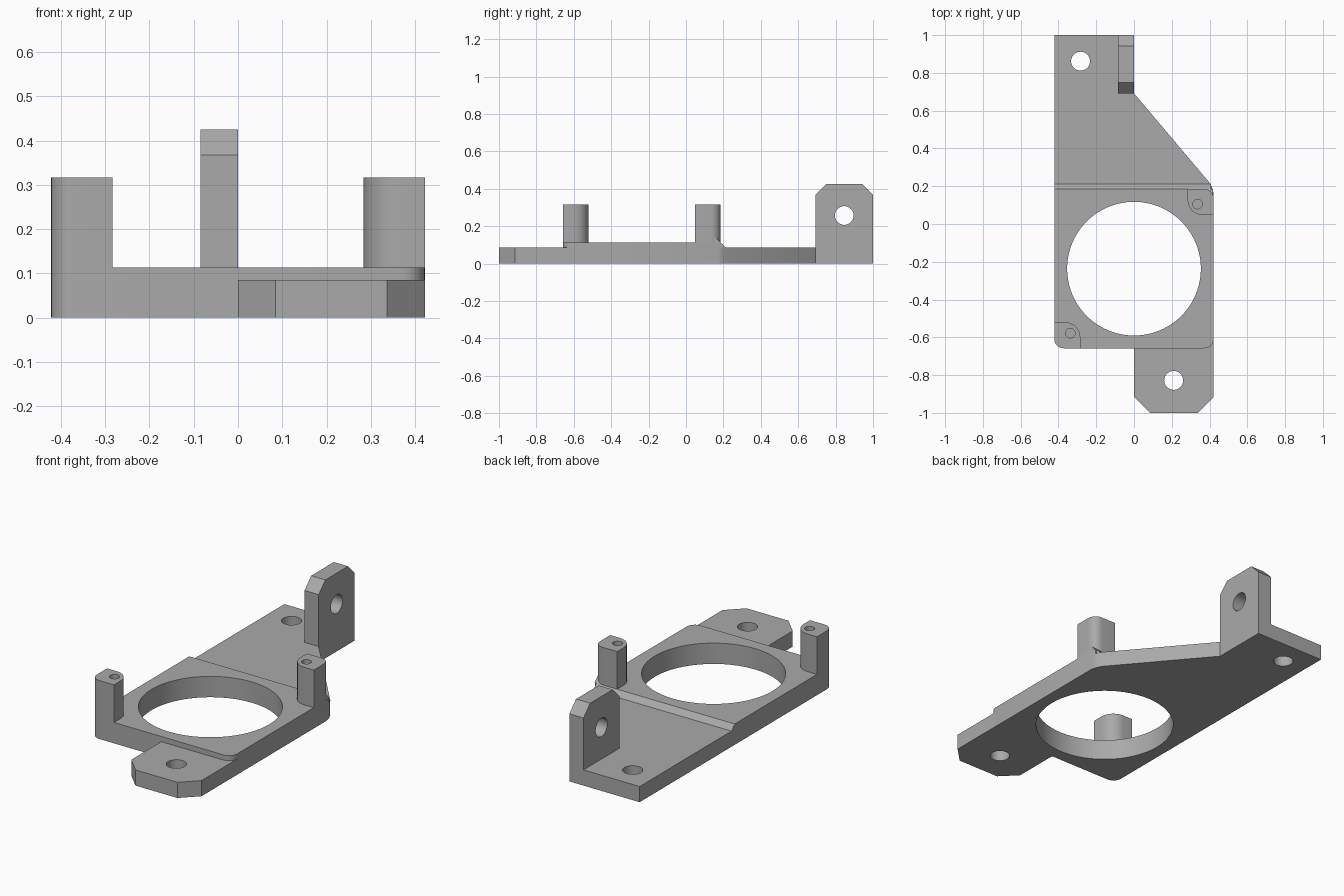
import bpy
import bmesh
import math
from mathutils import Matrix, Vector

cube = bpy.data.objects.get("Cube")
if cube:
    bpy.data.objects.remove(cube, do_unlink=True)

grey = bpy.data.materials.new("plain grey")
grey.use_nodes = True
COLOUR = (0.4, 0.4, 0.4, 1)
grey.diffuse_color = COLOUR
grey.node_tree.nodes["Principled BSDF"].inputs["Base Color"].default_value = COLOUR

HALF = 0.422                    # half width of the frame
FRONT, BACK = -0.658, 0.185     # frame extent in y
MID = (FRONT + BACK) / 2
TOP, LOW = 0.113, 0.085         # frame and plate thickness
POST = 0.138                    # post width
ACROSS = Matrix(((0, 0, 1), (1, 0, 0), (0, 1, 0))).to_4x4()  # profile in y,z; extrusion along x


def rounded(points, steps=8):
    """Outline from (x, y) or (x, y, radius) for right-angled corners."""
    out = []
    for i, p in enumerate(points):
        v = Vector(p[:2])
        if len(p) == 2:
            out.append(v)
            continue
        a = (Vector(points[i - 1][:2]) - v).normalized() * p[2]
        b = (Vector(points[(i + 1) % len(points)][:2]) - v).normalized() * p[2]
        for k in range(steps + 1):
            t = math.pi / 2 * k / steps
            out.append(v + a * (1 - math.sin(t)) + b * (1 - math.cos(t)))
    return out


def prism(name, points, low, high, matrix=Matrix()):
    bm = bmesh.new()
    face = bm.faces.new([bm.verts.new((p[0], p[1], low)) for p in rounded(points)])
    top = bmesh.ops.extrude_face_region(bm, geom=[face])["geom"]
    bmesh.ops.translate(bm, vec=(0, 0, high - low),
                        verts=[g for g in top if isinstance(g, bmesh.types.BMVert)])
    bmesh.ops.transform(bm, matrix=matrix, verts=bm.verts)
    bmesh.ops.recalc_face_normals(bm, faces=bm.faces)
    mesh = bpy.data.meshes.new(name)
    bm.to_mesh(mesh)
    bm.free()
    mesh.materials.append(grey)
    obj = bpy.data.objects.new(name, mesh)
    bpy.context.collection.objects.link(obj)
    return obj


def drill(obj, x, y, radius, low, high, matrix=Matrix(), sides=48):
    """Cut a round hole, then drop the cutter."""
    ring = [(x + radius * math.cos(math.tau * i / sides),
             y + radius * math.sin(math.tau * i / sides)) for i in range(sides)]
    cutter = prism("hole_cutter", ring, low, high, matrix)
    cutter.hide_render = True
    mod = obj.modifiers.new("hole", "BOOLEAN")
    mod.operation, mod.solver, mod.object = "DIFFERENCE", "EXACT", cutter
    bpy.context.view_layer.objects.active = obj
    bpy.ops.object.modifier_apply(modifier=mod.name)
    bpy.data.objects.remove(cutter, do_unlink=True)


# Square frame with the large round opening
frame = prism("frame", [(-HALF, FRONT, 0.05), (HALF, FRONT, 0.05), (HALF, 0.16),
                        (0.416, BACK), (-HALF, BACK)], 0, TOP)
drill(frame, 0, MID, 0.354, -0.1, 0.3, sides=96)

# Sloped step down to the rear plate, and its small gusset behind the post
step = prism("step_slope", [(BACK, LOW), (BACK + 0.028, LOW), (BACK, TOP)], -HALF, 0.408, ACROSS)
gusset = prism("post_gusset", [(BACK - 0.05, TOP), (BACK, TOP), (BACK - 0.05, TOP + 0.05)],
               0.36, 0.419, ACROSS)

# Rear plate tapering to the back
rear = prism("rear_plate", [(-HALF, BACK), (0.416, BACK), (0.403, 0.215),
                            (0, 0.692), (0, 1), (-HALF, 1)], 0, LOW)
drill(rear, -0.283, 0.862, 0.05, -0.1, 0.3)

# Upright lug on the rear plate
lug = prism("upright_lug", [(0.692, 0), (1, 0), (1, 0.367), (0.943, 0.425),
                            (0.749, 0.425), (0.692, 0.367)], -0.085, 0, ACROSS)
drill(lug, 0.846, 0.257, 0.05, -0.3, 0.3, ACROSS)

# Front mounting tab, reaching under the frame's rounded corner
tab = prism("front_tab", [(0, FRONT), (0, -0.915), (0.085, -1), (0.337, -1),
                          (HALF, -0.915), (HALF, -0.608), (0.372, -0.608), (0.372, FRONT)], 0, LOW)
drill(tab, 0.21, -0.828, 0.05, -0.1, 0.3)

# Two posts at opposite corners, the second a half turn of the first
half_turn = (Matrix.Translation((0, MID, 0)) @ Matrix.Rotation(math.pi, 4, "Z")
             @ Matrix.Translation((0, -MID, 0)))
for name, matrix in (("back_left_post", Matrix()), ("front_right_post", half_turn)):
    post = prism(name, [(HALF - POST, BACK - POST, 0.08), (HALF, BACK - POST),
                        (HALF, BACK, 0.05), (HALF - POST, BACK)], TOP, 0.317, matrix)
    drill(post, 0.337, 0.105, 0.025, 0, 0.5, matrix, 32)

# Smooth the round walls, keep the edges sharp
parts = [o for o in bpy.context.collection.objects if o.type == "MESH" and grey.name in o.data.materials]
for obj in bpy.context.selected_objects:
    obj.select_set(False)
for obj in parts:
    obj.select_set(True)
bpy.context.view_layer.objects.active = frame
bpy.ops.object.shade_smooth_by_angle(angle=math.radians(30))
